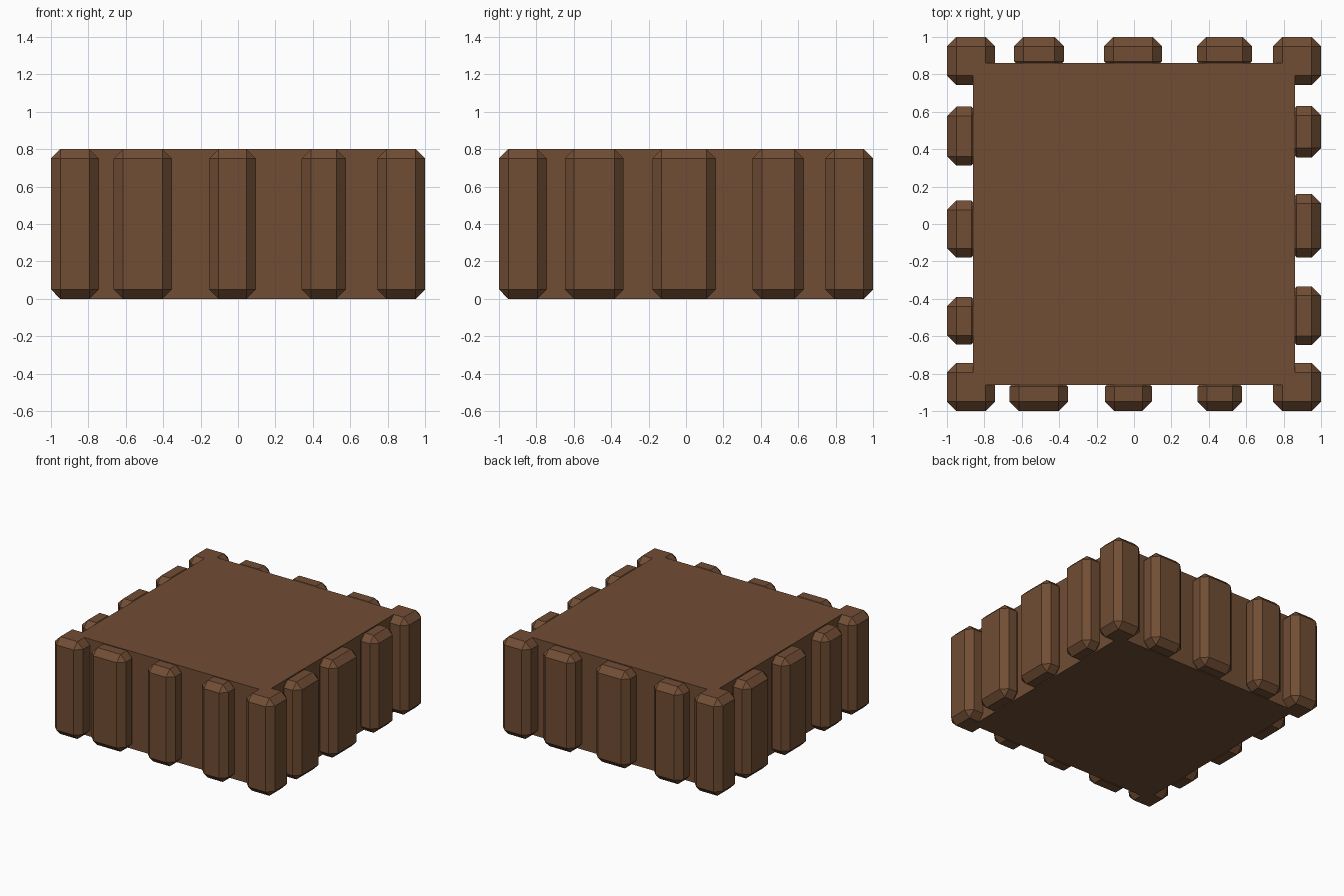
import bpy
import bmesh

if "Cube" in bpy.data.objects:
    bpy.data.objects.remove(bpy.data.objects["Cube"])

wood = bpy.data.materials.new("brown_wood")
wood.diffuse_color = (0.165, 0.075, 0.034, 1)
wood.use_nodes = True
wood.node_tree.nodes["Principled BSDF"].inputs["Base Color"].default_value = wood.diffuse_color

HEIGHT = 0.8
CHAMFER = 0.05
DEPTH = 0.18   # slat depth, partly sunk into the core


def block(name, x0, x1, y0, y1, chamfer=0.0):
    """Full-height box with optional flat chamfer on every edge."""
    bm = bmesh.new()
    bmesh.ops.create_cube(bm, size=1)
    bmesh.ops.scale(bm, vec=(x1 - x0, y1 - y0, HEIGHT), verts=bm.verts)
    if chamfer:
        bmesh.ops.bevel(bm, geom=bm.edges[:], offset=chamfer, segments=1,
                        affect='EDGES', profile=0.5)
    mesh = bpy.data.meshes.new(name)
    bm.to_mesh(mesh)
    bm.free()
    mesh.materials.append(wood)
    obj = bpy.data.objects.new(name, mesh)
    obj.location = ((x0 + x1) / 2, (y0 + y1) / 2, HEIGHT / 2)
    bpy.context.collection.objects.link(obj)


# solid core
block("core", -0.86, 0.86, -0.86, 0.86)

# corner posts
for sy, row in ((-1, "front"), (1, "back")):
    for sx, side in ((-1, "left"), (1, "right")):
        cx, cy, h = sx * 0.872, sy * 0.872, 0.128
        block(f"corner_post_{row}_{side}", cx - h, cx + h, cy - h, cy + h, CHAMFER)

# uneven slats along each side, given as start and end along the wall
slats = {
    "front": [(-0.665, -0.353), (-0.155, 0.095), (0.34, 0.577)],
    "back": [(-0.642, -0.375), (-0.16, 0.15), (0.337, 0.63)],
    "left": [(-0.645, -0.39), (-0.18, 0.125), (0.312, 0.627)],
    "right": [(-0.648, -0.333), (-0.18, 0.16), (0.355, 0.63)],
}
for side, spans in slats.items():
    outer = -1 if side in ("front", "left") else 1
    lo, hi = sorted((outer, outer * (1 - DEPTH)))
    for i, (a, b) in enumerate(spans, 1):
        name = f"{side}_slat_{i}"
        if side in ("front", "back"):
            block(name, a, b, lo, hi, CHAMFER)
        else:
            block(name, lo, hi, a, b, CHAMFER)
